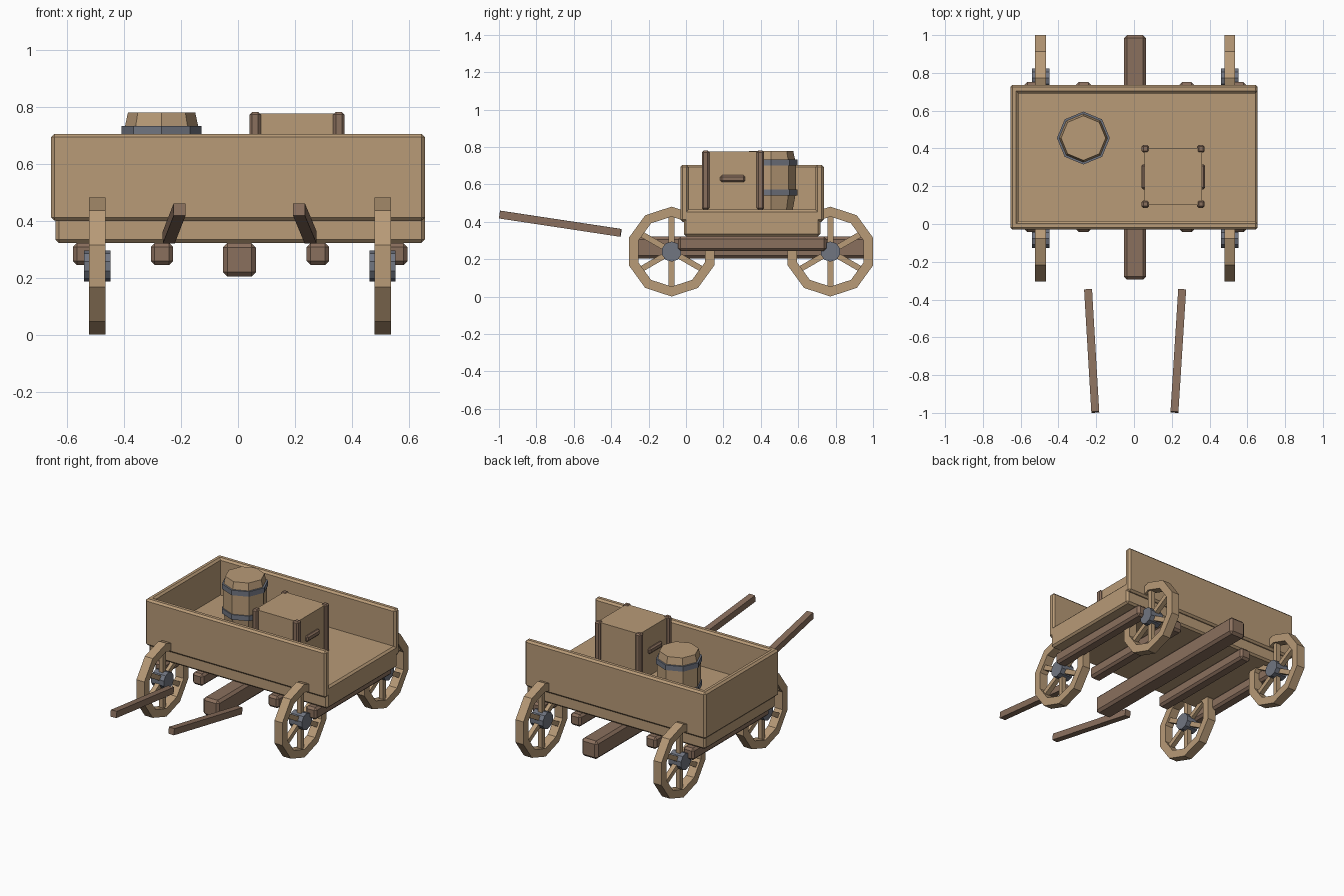
import bpy, bmesh, math
from mathutils import Vector, Matrix

if "Cube" in bpy.data.objects:
    bpy.data.objects.remove(bpy.data.objects["Cube"])


def material(name, color):
    m = bpy.data.materials.new(name)
    m.diffuse_color = (*color, 1)
    m.use_nodes = True
    m.node_tree.nodes["Principled BSDF"].inputs["Base Color"].default_value = m.diffuse_color
    return m


TAN = material("light wood", (0.48, 0.325, 0.185))
BROWN = material("dark wood", (0.255, 0.160, 0.110))
GREY = material("iron", (0.165, 0.180, 0.220))


def finish(bm, name, mat):
    bmesh.ops.recalc_face_normals(bm, faces=bm.faces)
    me = bpy.data.meshes.new(name)
    bm.to_mesh(me)
    bm.free()
    me.materials.append(mat)
    ob = bpy.data.objects.new(name, me)
    bpy.context.collection.objects.link(ob)
    return ob


def box(name, mat, x, y, z, bevel=0.0):
    """Box from (min, max) ranges with chamfered edges."""
    bm = bmesh.new()
    size = [r[1] - r[0] for r in (x, y, z)]
    mid = [(r[0] + r[1]) / 2 for r in (x, y, z)]
    bmesh.ops.create_cube(bm, size=1, matrix=Matrix.Translation(mid) @ Matrix.Diagonal((*size, 1)))
    if bevel:
        bmesh.ops.bevel(bm, geom=bm.edges[:], offset=bevel, segments=1, affect='EDGES')
    return finish(bm, name, mat)


def bar(name, mat, a, b, w):
    """Square bar between two points."""
    a, b = Vector(a), Vector(b)
    d = b - a
    bm = bmesh.new()
    rot = d.to_track_quat('Y', 'Z').to_matrix().to_4x4()
    bmesh.ops.create_cube(bm, size=1, matrix=Matrix.Translation((a + b) / 2) @ rot
                          @ Matrix.Diagonal((w, d.length, w, 1)))
    return finish(bm, name, mat)


def lathe(name, mat, profile, sides, center, axis='Z', closed=False):
    """Turn a (radius, offset) profile; first corner on +y or on +z."""
    bm = bmesh.new()
    rings = []
    for r, h in profile:
        ring = []
        for i in range(sides):
            t = 2 * math.pi * i / sides
            u, v = r * math.sin(t), r * math.cos(t)
            p = (u, v, h) if axis == 'Z' else (h, u, v)
            ring.append(bm.verts.new(Vector(center) + Vector(p)))
        rings.append(ring)
    n = len(rings)
    for k in range(n if closed else n - 1):
        a, b = rings[k], rings[(k + 1) % n]
        for i in range(sides):
            j = (i + 1) % sides
            bm.faces.new((a[i], a[j], b[j], b[i]))
    if not closed:
        bm.faces.new(rings[0])
        bm.faces.new(rings[-1])
    return finish(bm, name, mat)


# Bed and three walls, open at the right end
box("bed_floor", TAN, (-0.64, 0.655), (-0.012, 0.718), (0.322, 0.465), 0.012)
box("front_wall", TAN, (-0.655, 0.655), (-0.03, 0.015), (0.40, 0.705), 0.012)
box("back_wall", TAN, (-0.655, 0.655), (0.692, 0.737), (0.40, 0.705), 0.012)
box("end_wall", TAN, (-0.655, -0.612), (-0.03, 0.737), (0.40, 0.705), 0.012)

# Beams below the bed
box("centre_beam", BROWN, (-0.053, 0.063), (-0.295, 1.0), (0.204, 0.322), 0.016)
for i, x in enumerate((-0.54, -0.267, 0.28, 0.555)):
    box(f"side_beam_{i}", BROWN, (x - 0.039, x + 0.039), (-0.043, 0.751), (0.244, 0.322), 0.014)

# Wheels: ten-sided rim, six spokes, iron hub
for i, cx in enumerate((-0.494, 0.507)):
    for j, cy in enumerate((-0.077, 0.772)):
        c = (cx, cy, 0.241)
        tag = f"{i}{j}"
        h = 0.029
        lathe(f"wheel_rim_{tag}", TAN, [(0.24, -h), (0.24, h), (0.187, h), (0.187, -h)],
              10, c, 'X', closed=True)
        for k in range(3):
            t = math.pi * k / 3
            d = Vector((0, math.sin(t), math.cos(t))) * 0.195
            bar(f"wheel_spoke_{tag}{k}", TAN, Vector(c) - d, Vector(c) + d, 0.031)
        lathe(f"wheel_hub_{tag}", GREY, [(0.054, -0.046), (0.054, 0.046)], 10, c, 'X')

# Pulling shafts
bar("left_shaft", BROWN, (-0.205, -0.996, 0.439), (-0.243, -0.348, 0.341), 0.042)
bar("right_shaft", BROWN, (0.214, -0.996, 0.439), (0.255, -0.348, 0.341), 0.042)

# Barrel with two hoops
bc = (-0.268, 0.455, 0)
lathe("barrel", TAN, [(0.116, 0.465), (0.133, 0.56), (0.133, 0.71), (0.118, 0.78)], 8, bc)
for i, z in enumerate((0.54, 0.70)):
    lathe(f"barrel_hoop_{i}", GREY, [(0.14, z), (0.14, z + 0.033)], 8, bc)

# Crate with corner posts and two handles
box("crate_body", TAN, (0.055, 0.36), (0.10, 0.403), (0.465, 0.776))
for i, x in enumerate((0.04, 0.334)):
    for j, y in enumerate((0.085, 0.378)):
        box(f"crate_post_{i}{j}", BROWN, (x, x + 0.04), (y, y + 0.04), (0.465, 0.781), 0.009)
for i, x in enumerate((0.039, 0.35)):
    box(f"crate_handle_{i}", BROWN, (x, x + 0.026), (0.183, 0.316), (0.612, 0.65), 0.009)
